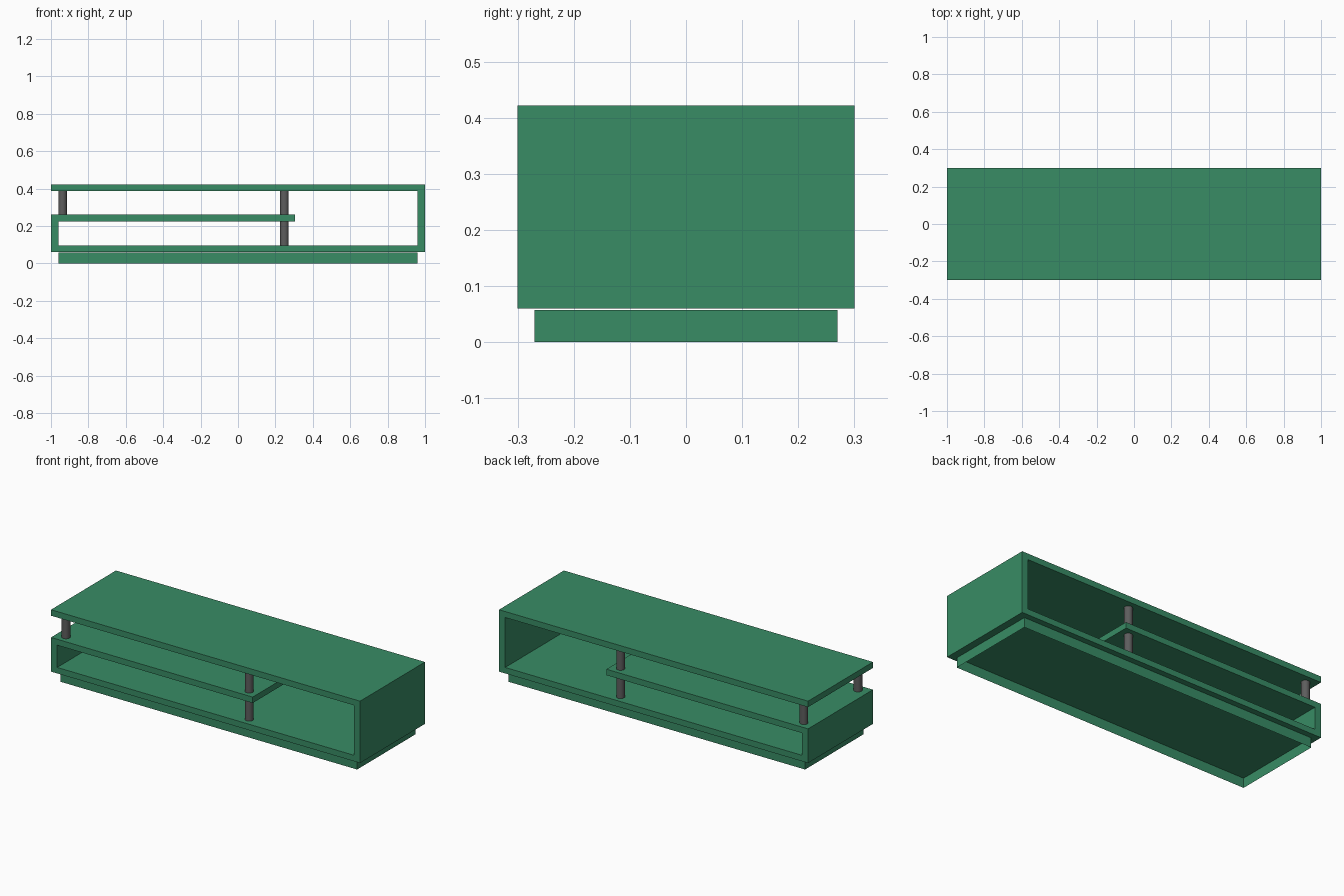
import bpy
import bmesh
import math

cube = bpy.data.objects.get("Cube")
if cube:
    bpy.data.objects.remove(cube, do_unlink=True)


def make_material(name, color):
    mat = bpy.data.materials.new(name)
    mat.use_nodes = True
    mat.diffuse_color = color
    mat.node_tree.nodes["Principled BSDF"].inputs["Base Color"].default_value = color
    return mat


GREEN = make_material("green lacquer", (0.04, 0.262, 0.13, 1))
GREY = make_material("dark grey metal", (0.11, 0.11, 0.11, 1))


def finish(name, bm, mat):
    mesh = bpy.data.meshes.new(name)
    bm.to_mesh(mesh)
    bm.free()
    mesh.materials.append(mat)
    obj = bpy.data.objects.new(name, mesh)
    bpy.context.collection.objects.link(obj)
    return obj


def extrude_face(bm, points, offset):
    """Make a face from points and pull it along offset."""
    face = bm.faces.new([bm.verts.new(p) for p in points])
    out = bmesh.ops.extrude_face_region(bm, geom=[face], use_keep_orig=True)
    moved = [v for v in out["geom"] if isinstance(v, bmesh.types.BMVert)]
    bmesh.ops.translate(bm, verts=moved, vec=offset)
    bmesh.ops.recalc_face_normals(bm, faces=bm.faces)


# Main sizes
half_depth = 0.3
board = 0.035
wall = 0.96
bottom, shelf_top, top = 0.06, 0.26, 0.422
shelf_end = 0.305

# Cabinet body: one folded ribbon from shelf tip round to the top board
profile = [
    (shelf_end, shelf_top), (-1, shelf_top), (-1, bottom), (1, bottom),
    (1, top), (-1, top), (-1, top - board), (wall, top - board),
    (wall, bottom + board), (-wall, bottom + board),
    (-wall, shelf_top - board), (shelf_end, shelf_top - board),
]
bm = bmesh.new()
extrude_face(bm, [(x, -half_depth, z) for x, z in profile], (0, 2 * half_depth, 0))
finish("cabinet_body", bm, GREEN)

# Plinth: thin skirt, open underneath
px, py = 0.96, 0.27
bm = bmesh.new()
extrude_face(bm, [(-px, -py, 0), (px, -py, 0), (px, py, 0), (-px, py, 0)], (0, 0, 0.057))
caps = [f for f in bm.faces if abs(f.normal.z) > 0.5]
bmesh.ops.delete(bm, geom=caps, context="FACES_ONLY")
finish("plinth_skirt", bm, GREEN)


# Support rods, front and back
def rod(name, x, y, z0, z1):
    bpy.ops.mesh.primitive_cylinder_add(
        vertices=24, radius=0.023, depth=z1 - z0, location=(x, y, (z0 + z1) / 2))
    obj = bpy.context.object
    obj.name = name
    obj.data.materials.append(GREY)
    bpy.ops.object.shade_smooth_by_angle(angle=math.radians(40))


for side, y in (("front", -0.25), ("back", 0.25)):
    rod(side + "_end_rod", -0.938, y, shelf_top, top - board)
    rod(side + "_lower_middle_rod", 0.248, y, bottom + board, shelf_top - board)
    rod(side + "_upper_middle_rod", 0.248, y, shelf_top, top - board)
